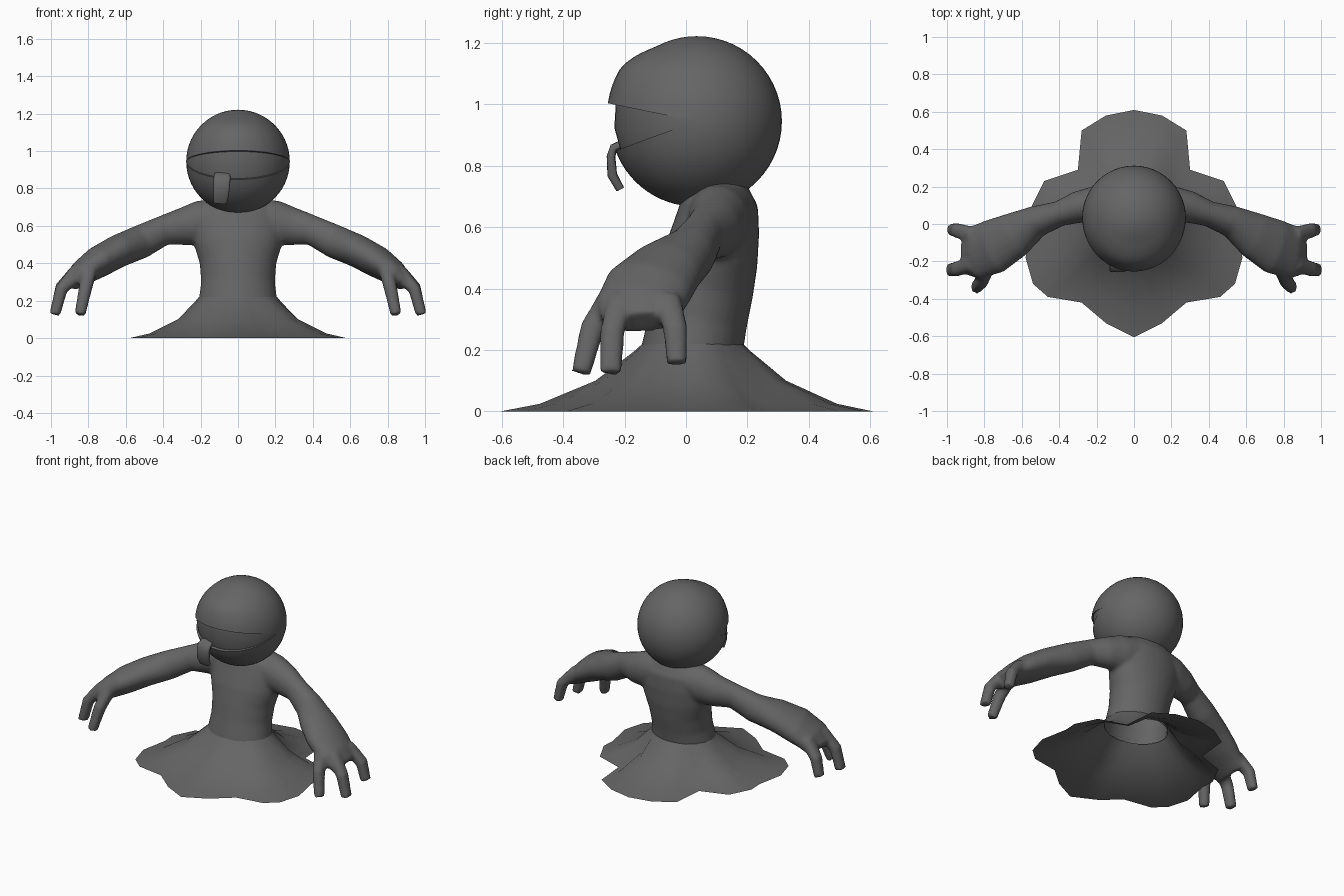
import bpy, bmesh, math
from mathutils import Vector

cube = bpy.data.objects.get("Cube")
if cube:
    bpy.data.objects.remove(cube, do_unlink=True)

GREY = (0.13, 0.13, 0.13, 1)
mat = bpy.data.materials.new("dark grey")
mat.use_nodes = True
mat.diffuse_color = GREY
mat.node_tree.nodes["Principled BSDF"].inputs["Base Color"].default_value = GREY


def finish(name, bm, angle=180):
    """Turn a bmesh into a smooth-shaded grey object."""
    me = bpy.data.meshes.new(name)
    bm.to_mesh(me)
    bm.free()
    me.materials.append(mat)
    for p in me.polygons:
        p.use_smooth = True
    me.set_sharp_from_angle(angle=math.radians(angle))
    ob = bpy.data.objects.new(name, me)
    bpy.context.collection.objects.link(ob)
    return ob


def bridge(bm, rows, closed=True):
    """Skin successive rows of vertices with quads."""
    n = len(rows[0])
    for a, b in zip(rows, rows[1:]):
        for i in range(n if closed else n - 1):
            j = (i + 1) % n
            bm.faces.new((a[i], a[j], b[j], b[i]))


def loft(bm, sections, side, n=16, power=1.0, flip=1):
    """Capped tube through (centre, half width along side, half thickness)."""
    pts = [Vector((c[0] * flip, c[1], c[2])) for c, _, _ in sections]
    rows = []
    for k, (_, w, t) in enumerate(sections):
        tan = (pts[min(k + 1, len(pts) - 1)] - pts[max(k - 1, 0)]).normalized()
        u = (side - tan * side.dot(tan)).normalized()
        v = tan.cross(u)
        row = []
        for i in range(n):
            c, s = math.cos(math.tau * i / n), math.sin(math.tau * i / n)
            c = math.copysign(abs(c) ** power, c)
            s = math.copysign(abs(s) ** power, s)
            row.append(bm.verts.new(pts[k] + u * w * c + v * t * s))
        rows.append(row)
    bridge(bm, rows)
    bm.faces.new(rows[0])
    bm.faces.new(rows[-1])


X, Y = Vector((1, 0, 0)), Vector((0, 1, 0))

# Torso, arms and fingers, blended into one skin
torso = [((0, 0.02, 0.13), 0.22, 0.18), ((0, 0.02, 0.2), 0.21, 0.165),
         ((0, 0.04, 0.3), 0.197, 0.16), ((0, 0.06, 0.4), 0.205, 0.16),
         ((0, 0.08, 0.5), 0.235, 0.155), ((0, 0.1, 0.6), 0.25, 0.14),
         ((0, 0.11, 0.68), 0.23, 0.125), ((0, 0.115, 0.75), 0.15, 0.08)]
arm = [((0.1, 0.11, 0.64), 0.11, 0.11), ((0.2, 0.105, 0.615), 0.1, 0.12),
       ((0.3, 0.09, 0.595), 0.085, 0.1), ((0.4, 0.055, 0.575), 0.068, 0.08),
       ((0.52, 0.015, 0.515), 0.085, 0.09), ((0.64, -0.06, 0.465), 0.125, 0.088),
       ((0.75, -0.12, 0.405), 0.148, 0.085), ((0.84, -0.15, 0.345), 0.145, 0.068),
       ((0.9, -0.145, 0.29), 0.125, 0.045)]
fingers = [
    [((0.86, -0.06, 0.36), 0.045, 0.04), ((0.945, -0.035, 0.27), 0.04, 0.034), ((0.972, -0.03, 0.155), 0.033, 0.03)],
    [((0.86, -0.21, 0.36), 0.045, 0.04), ((0.945, -0.24, 0.26), 0.04, 0.034), ((0.98, -0.245, 0.125), 0.036, 0.03)],
    [((0.79, -0.24, 0.37), 0.045, 0.04), ((0.815, -0.305, 0.27), 0.04, 0.036), ((0.845, -0.342, 0.125), 0.032, 0.03)]]
bm = bmesh.new()
loft(bm, torso, X, 32)
for flip in (1, -1):
    loft(bm, arm, Y, 20, flip=flip)
    for f in fingers:
        loft(bm, f, Y, 12, 0.8, flip)
bmesh.ops.recalc_face_normals(bm, faces=bm.faces)
body = finish("body", bm)
rm = body.modifiers.new("blend", 'REMESH')
rm.mode = 'VOXEL'
rm.voxel_size = 0.012
sm = body.modifiers.new("soften", 'SMOOTH')
sm.factor = 0.5
sm.iterations = 5
dg = bpy.context.evaluated_depsgraph_get()
skin = bpy.data.meshes.new_from_object(body.evaluated_get(dg))
bm = bmesh.new()
bm.from_mesh(skin)
# Open the torso where it meets the hollow skirt
low = [f for f in bm.faces if f.calc_center_median().z < 0.2 and abs(f.calc_center_median().x) < 0.4]
bmesh.ops.delete(bm, geom=low, context='FACES')
bpy.data.objects.remove(body, do_unlink=True)
finish("body", bm)

# Spreading skirt with a ragged outline
half = [(0, -0.605), (0.15, -0.53), (0.28, -0.42), (0.46, -0.39), (0.54, -0.32),
        (0.58, -0.18), (0.545, 0), (0.55, 0.09), (0.48, 0.23), (0.3, 0.29),
        (0.28, 0.5), (0.15, 0.58), (0, 0.61)]
outline = half + [(-x, y) for x, y in half[-2:0:-1]]
bm = bmesh.new()
rows = []
for t, z in ((0, 0.22), (0.06, 0.195), (0.33, 0.1), (0.72, 0.025), (1, 0)):
    row = []
    for x, y in outline:
        a = math.atan2(y / 0.16, x / 0.205)
        ix, iy = 0.209 * math.cos(a), 0.022 + 0.164 * math.sin(a)
        row.append(bm.verts.new((ix + (x - ix) * t, iy + (y - iy) * t, z)))
    rows.append(row)
bridge(bm, rows)
bmesh.ops.recalc_face_normals(bm, faces=bm.faces)
if sum(f.normal.z for f in bm.faces) < 0:
    bmesh.ops.reverse_faces(bm, faces=bm.faces)
finish("skirt", bm)

# Round head with a wide mouth set back between brow and jaw
R, CENTRE = 0.277, Vector((0, 0.035, 0.944))
COLS, STEPS = 48, 14


def head_column(a):
    """Points from crown to chin at one angle; zero faces the front."""
    f = max(0, math.cos(a))
    up, down = math.radians(11.5) * f, math.radians(-20) * f
    pts = []
    for i in range(STEPS + 1):
        e = math.pi / 2 + (up - math.pi / 2) * i / STEPS
        d = math.degrees(e)
        bump = 0.026 * (60 - d) / 24 if d > 36 else 0.018 + 0.008 * (d - 11) / 25
        pts.append((e, R + max(0, bump) * f * f))
    inner = R - 0.008 * f
    pts += [(up, inner), ((up + down) / 2, inner), (down, inner - 0.004 * f)]
    for i in range(STEPS + 1):
        e = down + (-math.pi / 2 - down) * i / STEPS
        pts.append((e, R + 0.004 * f * math.cos(e)))
    return [CENTRE + r * Vector((math.sin(a) * math.cos(e), -math.cos(a) * math.cos(e), math.sin(e)))
            for e, r in pts]


bm = bmesh.new()
columns = [[bm.verts.new(p) for p in head_column(math.tau * i / COLS)] for i in range(COLS)]
bridge(bm, columns + columns[:1], closed=False)
bmesh.ops.remove_doubles(bm, verts=bm.verts, dist=0.0008)
bmesh.ops.recalc_face_normals(bm, faces=bm.faces)
finish("head", bm, 40)

# Tongue hanging over the lower lip
tongue = [((-0.085, -0.2, 0.875), 0.042, 0.012), ((-0.085, -0.235, 0.858), 0.045, 0.014),
          ((-0.087, -0.244, 0.83), 0.044, 0.014), ((-0.09, -0.24, 0.77), 0.042, 0.016),
          ((-0.095, -0.215, 0.725), 0.036, 0.014)]
bm = bmesh.new()
loft(bm, tongue, X, 16, 0.5)
bmesh.ops.recalc_face_normals(bm, faces=bm.faces)
finish("tongue", bm, 50)
